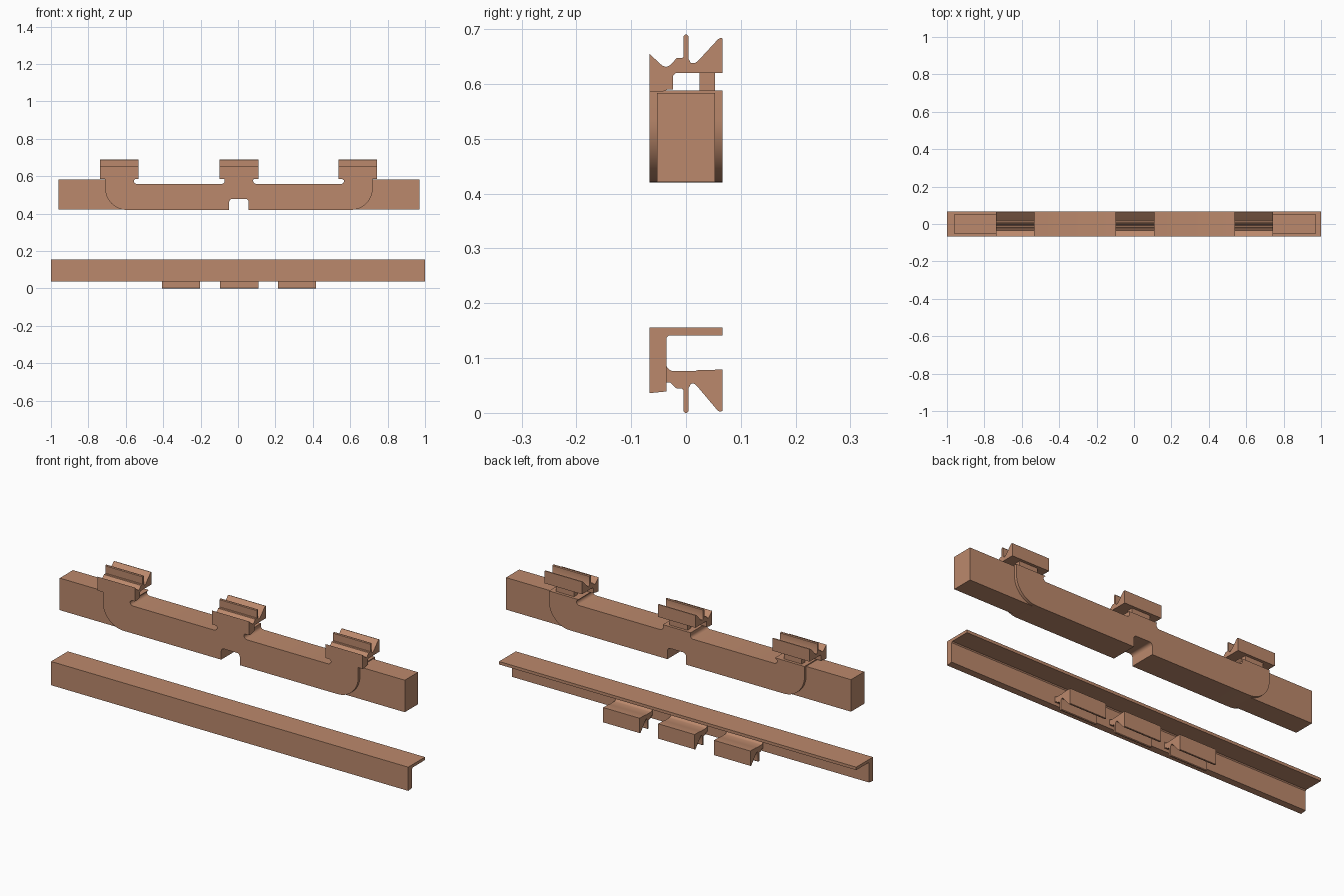
import bpy, bmesh, math

if "Cube" in bpy.data.objects:
    bpy.data.objects.remove(bpy.data.objects["Cube"])

clay = bpy.data.materials.new("terracotta")
clay.diffuse_color = (0.50, 0.25, 0.15, 1)
clay.use_nodes = True
clay.node_tree.nodes["Principled BSDF"].inputs["Base Color"].default_value = clay.diffuse_color


def arc(cx, cz, r, a0, a1, n=8):
    """Points on an arc, angles in degrees."""
    return [(cx + r * math.cos(math.radians(a0 + (a1 - a0) * i / n)),
             cz + r * math.sin(math.radians(a0 + (a1 - a0) * i / n))) for i in range(n + 1)]


def extrude(name, profile, axis, lo, hi):
    """Solid from a closed outline: (y, z) along x, or (x, z) along y."""
    bm = bmesh.new()
    place = (lambda p, d: (d, p[0], p[1])) if axis == 'x' else (lambda p, d: (p[0], d, p[1]))
    a = [bm.verts.new(place(p, lo)) for p in profile]
    b = [bm.verts.new(place(p, hi)) for p in profile]
    n = len(profile)
    bm.faces.new(a)
    bm.faces.new(b[::-1])
    for i in range(n):
        bm.faces.new((a[i], b[i], b[(i + 1) % n], a[(i + 1) % n]))
    bmesh.ops.recalc_face_normals(bm, faces=bm.faces)
    mesh = bpy.data.meshes.new(name)
    bm.to_mesh(mesh)
    bm.free()
    mesh.materials.append(clay)
    ob = bpy.data.objects.new(name, mesh)
    bpy.context.collection.objects.link(ob)
    bpy.ops.object.select_all(action='DESELECT')
    ob.select_set(True)
    bpy.context.view_layer.objects.active = ob
    bpy.ops.object.shade_smooth_by_angle(angle=math.radians(30))
    return ob


def box(name, x0, x1, y0, y1, z0, z1):
    return extrude(name, [(y0, z0), (y1, z0), (y1, z1), (y0, z1)], 'x', x0, x1)


W = 0.067   # half depth
C = 0.005   # centre of the upper bar

# Lower rail: angle section running the full length
extrude("lower_rail", [(-W, 0.036), (-0.036, 0.039), (-0.036, 0.136), (-0.032, 0.141),
                       (W, 0.141), (W, 0.156), (-W, 0.156)], 'x', -1, 1)

# Lower clips: ridged hooks behind the rail wall
lower_clip = ([(-0.038, 0.055), (-0.038, 0.092)] + arc(-0.021, 0.092, 0.016, 180, 270, 5) +
              [(0.015, 0.076), (0.022, 0.078), (W, 0.079), (W, 0.004), (0.063, 0.002), (0.058, 0.004),
               (0.020, 0.049), (0.014, 0.054), (0.009, 0.053), (0.005, 0.046), (0.005, 0.003),
               (0.002, 0.0), (-0.002, 0.0), (-0.005, 0.003), (-0.005, 0.042), (-0.007, 0.044),
               (-0.018, 0.045), (-0.028, 0.055)])
for i, x in enumerate((-0.305, 0.007, 0.315)):
    extrude(f"lower_clip_{i}", lower_clip, 'x', x - 0.102, x + 0.102)

# Upper body: curved ends, three raised necks and a notch underneath
half = ([(0.052, 0.42), (0.052, 0.463)] + arc(0.037, 0.463, 0.015, 0, 90, 4))[::-1]
half += arc(0.60, 0.535, 0.115, -90, 0, 12)
half += [(0.715, 0.588), (0.55, 0.588), (0.562, 0.577)]
half += arc(0.546, 0.575, 0.016, 0, -90, 5)
half += arc(0.092, 0.575, 0.016, 270, 180, 5) + [(0.078, 0.588)]
body = [(C + x, z) for x, z in half] + [(C - x, z) for x, z in reversed(half)]
extrude("upper_body", body, 'y', -W, W)

# Narrower end blocks
for side, s in (("left", -1), ("right", 1)):
    x0, x1 = sorted((C + s * 0.59, C + s * 0.966))
    box(f"end_block_{side}", x0, x1, -0.053, 0.053, 0.421, 0.583)

# Upper clips: ridged heads with a front neck, plus a small rear post
upper_clip = [(-W, 0.585), (-0.045, 0.585), (-0.033, 0.590), (-0.024, 0.590), (-0.024, 0.615),
              (-0.019, 0.620), (W, 0.620), (W, 0.683), (0.063, 0.684), (0.058, 0.681),
              (0.022, 0.642), (0.016, 0.638), (0.009, 0.638), (0.005, 0.645), (0.005, 0.686),
              (0.002, 0.690), (-0.002, 0.690), (-0.005, 0.686), (-0.005, 0.649), (-0.007, 0.647),
              (-0.017, 0.647), (-0.029, 0.634), (-0.036, 0.631), (-0.043, 0.633), (-W, 0.655)]
for i, x in enumerate((-0.635, C, 0.640)):
    extrude(f"upper_clip_{i}", upper_clip, 'x', x - 0.104, x + 0.104)
    box(f"rear_post_{i}", x - 0.05, x + 0.05, 0.025, 0.053, 0.580, 0.622)
